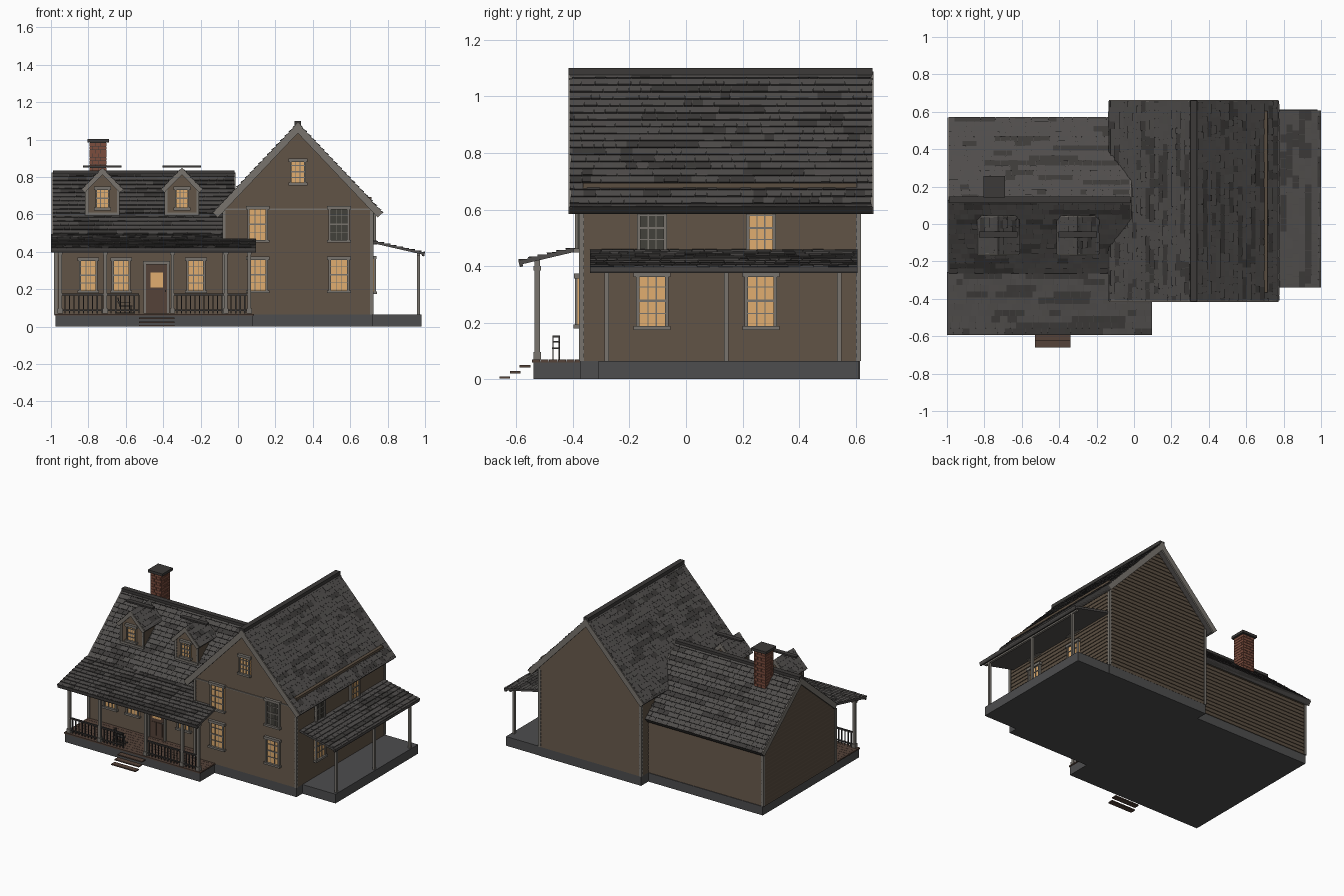
import bpy, bmesh, random
from math import hypot
from mathutils import Matrix, Vector

if "Cube" in bpy.data.objects:
    bpy.data.objects.remove(bpy.data.objects["Cube"])
random.seed(4)

def mat(name, r, g, b):
    m = bpy.data.materials.new(name)
    m.diffuse_color = (r, g, b, 1)
    m.use_nodes = True
    m.node_tree.nodes["Principled BSDF"].inputs["Base Color"].default_value = m.diffuse_color
    return m

WALL = mat("brown_siding", .105, .077, .053)
TRIM = mat("grey_trim", .19, .175, .155)
SLATE = mat("roof_grey", .078, .073, .070)
DARK = mat("roof_dark", .045, .042, .040)
STONE = mat("foundation_grey", .075, .075, .077)
WOOD = mat("step_wood", .09, .055, .04)
BRICK = mat("brick_red", .20, .075, .048)
GLOW = mat("lit_glass", .75, .42, .16)
GLASS = mat("dark_glass", .055, .052, .043)
I = Matrix.Identity(4)
FACES = ((0, 1, 2, 3), (7, 6, 5, 4), (0, 4, 5, 1), (1, 5, 6, 2), (2, 6, 7, 3), (3, 7, 4, 0))

class Part:
    """Collects solids into one object; M maps local to world."""
    def __init__(self, name, *mats):
        self.name, self.mats, self.bm = name, mats, bmesh.new()

    def hexa(self, pts, M=I, mi=0):
        v = [self.bm.verts.new(M @ Vector(p)) for p in pts]
        for f in FACES:
            self.bm.faces.new([v[i] for i in f]).material_index = mi

    def box(self, x0, x1, y0, y1, z0, z1, M=I, mi=0):
        self.hexa([(x, y, z) for z in (z0, z1) for x, y in ((x0, y0), (x1, y0), (x1, y1), (x0, y1))], M, mi)

    def prism(self, pts, depth, M=I):
        a = [self.bm.verts.new(M @ Vector((x, y, 0))) for x, y in pts]
        b = [self.bm.verts.new(M @ Vector((x, y, -depth))) for x, y in pts]
        self.bm.faces.new(a)
        self.bm.faces.new(b[::-1])
        for i in range(len(a)):
            j = (i + 1) % len(a)
            self.bm.faces.new((a[i], b[i], b[j], a[j]))

    def done(self):
        bmesh.ops.recalc_face_normals(self.bm, faces=self.bm.faces)
        me = bpy.data.meshes.new(self.name)
        self.bm.to_mesh(me)
        self.bm.free()
        for m in self.mats:
            me.materials.append(m)
        bpy.context.collection.objects.link(bpy.data.objects.new(self.name, me))

def frame(o, u, v, n):
    M = Matrix((Vector(u), Vector(v), Vector(n))).transposed().to_4x4()
    M.translation = o
    return M

# Wall frames: local x along the wall, y up, z outward
def front(y): return frame((0, y, 0), (1, 0, 0), (0, 0, 1), (0, -1, 0))
def back(y): return frame((0, y, 0), (-1, 0, 0), (0, 0, 1), (0, 1, 0))
def right(x): return frame((x, 0, 0), (0, 1, 0), (0, 0, 1), (1, 0, 0))
def left(x): return frame((x, 0, 0), (0, -1, 0), (0, 0, 1), (-1, 0, 0))

def siding(p, M, x0, x1, z0, z1, apex=None, pitch=.026):
    z = z0
    while z < z1 - .004:
        t = min(z + pitch, z1)
        def span(h):
            if not apex: return x0, x1
            w = max((apex[1] - h) / apex[2], .001)
            return max(x0, apex[0] - w), min(x1, apex[0] + w)
        (a, b), (c, d) = span(z), span(t)
        p.hexa([(a, z, -.002), (b, z, -.002), (d, t, -.002), (c, t, -.002),
                (a, z, .006), (b, z, .006), (d, t, .001), (c, t, .001)], M)
        z = t

def window(name, M, cx, z0, z1, w=.105, lit=True):
    p = Part(name, TRIM, GLOW if lit else GLASS)
    h, s = w / 2, w * .11
    p.box(cx - h, cx + h, z0, z1, -.002, .007, M, 1)
    for k in (-1, 1):
        e = cx + k * (h - s / 2)
        p.box(e - s / 2, e + s / 2, z0, z1, 0, .016, M)
        e = cx + k * w * .13
        p.box(e - .002, e + .002, z0, z1, 0, .011, M)
    p.box(cx - h - .008, cx + h + .008, z1 - .014, z1 + .004, 0, .02, M)
    p.box(cx - h - .008, cx + h + .008, z0 - .006, z0 + .008, 0, .022, M)
    for f, t in ((.5, .004), (.75, .002), (.27, .002)):
        z = z0 + (z1 - z0) * f
        p.box(cx - h, cx + h, z - t, z + t, 0, .012, M)
    p.done()

def roof(name, o, u, lu, d, th=.03, rake=True, pitch=.034):
    """Slab from ridge corner o along u for lu, running down vector d."""
    d, u = Vector(d), Vector(u)
    lv, v = d.length, d.normalized()
    n = u.cross(v)
    M = frame(o, u, v, n if n.z > 0 else -n)
    p = Part(name, SLATE, DARK)
    p.box(0, lu, 0, lv, -th, -.003, M)
    p.box(0, lu, lv - .012, lv, -th - .008, .001, M, 1)
    y, row = 0, 0
    while y < lv - .005:
        x, e = -random.uniform(0, .05), min(y + pitch, lv)
        dark = 0
        while x < lu:
            w = random.uniform(.03, .055)
            if random.random() < .4: dark = random.random() < .22
            a, b, t = max(0, x), min(lu, x + w - .001), random.uniform(.002, .005)
            if b - a > .003:
                p.hexa([(a, y, -.005), (b, y, -.005), (b, e, -.005), (a, e, -.005),
                        (a, y, -.002), (b, y, -.002), (b, e, t), (a, e, t)], M, int(dark))
            x += w
        y, row = e, row + 1
    p.done()
    if rake:
        r = Part(name + "_rake_boards", TRIM)
        for a in (-.006, lu - .006):
            r.box(a, a + .012, 0, lv, -th - .008, -.002, M)
        r.done()

# Foundations
p = Part("foundation", STONE)
p.box(-.08, .72, -.375, .615, 0, .065)
p.box(-.975, -.08, -.54, .535, 0, .062)
p.box(-.08, .08, -.54, -.37, 0, .062)
p.box(.72, .98, -.31, .612, 0, .065)
p.done()
p = Part("front_porch_deck", WOOD)
for i in range(9):
    y = -.545 + i * .0305
    p.box(-.98, .085 if y < -.385 else -.075, y, y + .029, .06, .069)
p.done()

# Main house body and clapboards
p = Part("main_house_walls", WALL)
p.prism([(-.075, .06), (.715, .06), (.715, .63), (.32, 1.055), (-.075, .63)], .98, front(-.37))
siding(p, front(-.37), -.075, .715, .065, 1.05, (.32, 1.055, 1.077))
siding(p, back(.61), -.715, .075, .065, 1.05, (-.32, 1.055, 1.077))
siding(p, right(.715), -.37, .61, .065, .63)
siding(p, left(-.075), -.61, .37, .065, .63)
p.done()
# Side wing body and clapboards
p = Part("wing_walls", WALL)
p.prism([(-.27, .06), (.53, .06), (.53, .455), (.13, .795), (-.27, .455)], .95, frame((-.03, 0, 0), (0, 1, 0), (0, 0, 1), (1, 0, 0)))
p.box(-.97, -.965, -.27, .53, .06, .45)
siding(p, front(-.27), -.97, -.075, .065, .45)
siding(p, back(.53), .075, .97, .065, .45)
siding(p, left(-.975), -.53, .27, .065, .79, (-.13, .795, .85))
p.done()
# Corner boards
p = Part("corner_boards", TRIM)
for x, y, h in ((-.075, -.37, .62), (.715, -.37, .62), (-.075, .61, .62), (.715, .61, .62),
                (-.975, -.27, .45), (-.975, .53, .45)):
    p.box(x - .009, x + .009, y - .009, y + .009, .065, h)
p.box(-.07, .71, -.378, -.372, .625, .632)
p.done()

# Roofs
for s, nm in ((-1, "left"), (1, "right")):
    roof("main_roof_" + nm, (.32, -.41, 1.09), (0, 1, 0), 1.068, (s * .455, 0, -.48))
roof("wing_roof_front", (-.99, .13, .825), (1, 0, 0), .97, (0, -.40, -.335))
roof("wing_roof_back", (-.99, .13, .825), (1, 0, 0), .97, (0, .44, -.37))
roof("front_porch_roof", (-1, -.26, .498), (1, 0, 0), 1.095, (0, -.333, -.078), .016, False)
roof("side_porch_roof", (.715, -.34, .462), (0, 1, 0), .947, (.285, 0, -.065), .014, False)
p = Part("ridge_caps", DARK)
p.box(.302, .338, -.415, .66, 1.076, 1.1)
p.box(-.99, -.02, .112, .148, .815, .834)
p.done()
p = Part("side_roof_strip", WALL)
p.box(.69, .715, -.365, .605, .675, .694)
p.done()

# Windows
F, R, W = front(-.376), right(.721), front(-.276)
for x, lit in ((.105, True), (.54, False)):
    window("front_lower_window", F, x, .185, .37, .11)
    window("front_upper_window", F, x, .455, .64, .11, lit)
window("attic_window", F, .32, .762, .895, .085)
for y, lit in ((-.12, False), (.265, True)):
    window("side_lower_window", R, y, .18, .375, .115)
    window("side_upper_window", R, y, .445, .625, .105, lit)
for x in (-.8, -.625, -.225):
    window("wing_window", W, x, .185, .365, .1)

# Front door
p = Part("front_door", WOOD, TRIM, GLOW)
p.box(-.495, -.375, .07, .335, 0, .008, W)
for a in (-.505, -.38):
    p.box(a, a + .014, .07, .345, 0, .016, W, 1)
p.box(-.508, -.363, .333, .35, 0, .019, W, 1)
p.box(-.468, -.402, .21, .29, .007, .011, W, 2)
for a in (-.478, -.43):
    p.box(a, a + .038, .09, .185, .007, .012, W)
p.box(-.39, -.384, .185, .195, .007, .02, W, 1)
p.done()

# Dormers with crosswise caps
for cx in (-.725, -.30):
    p = Part("dormer_walls", WALL, TRIM)
    M = front(-.14)
    p.prism([(cx - .085, .57), (cx + .085, .57), (cx + .085, .745), (cx, .83), (cx - .085, .745)], .175, M)
    siding(p, M, cx - .085, cx + .085, .6, .825, (cx, .83, 1), .02)
    for k in (-.085, .085):
        p.box(cx + k - .007, cx + k + .007, .595, .75, 0, .009, M, 1)
    p.box(cx - .09, cx + .09, .595, .61, 0, .011, M, 1)
    p.done()
    window("dormer_window", front(-.146), cx, .628, .745, .075)
    for s in (-1, 1):
        roof("dormer_roof", (cx, -.16, .85), (0, 1, 0), .2, (s * .112, 0, -.115), .018)
    p = Part("dormer_ridge_cap", DARK)
    p.box(cx - .103, cx + .103, -.072, -.04, .851, .862)
    p.done()

# Brick chimney
p = Part("chimney", BRICK, DARK)
p.box(-.79, -.705, .157, .242, .7, .99, mi=1)
for r in range(13):
    z = .735 + r * .0192
    off = .014 * (r % 2)
    for M in (front(.157), back(.242), left(-.79), right(-.705)):
        c = M.inverted() @ Vector((-.7475, .1995, 0))
        e = [-.0445, -.0145 - off, .0145 - off, .0445 - off * .9, .0445]
        for a, b in zip(e, e[1:]):
            if b - a > .006:
                p.box(c.x + a, c.x + b - .002, z, z + .0172, 0, .003, M)
p.box(-.805, -.69, .142, .257, .985, 1.003, mi=1)
p.done()

# Porch posts, beams and railings
p = Part("front_porch_posts", TRIM)
for x in (-.95, -.71, -.35, -.065, .06):
    p.box(x - .009, x + .009, -.535, -.517, .07, .42)
    p.box(x - .014, x + .014, -.54, -.512, .07, .097)
    p.box(x - .013, x + .013, -.539, -.513, .385, .4)
p.box(-.97, .075, -.535, -.517, .4, .425)
p.done()
p = Part("porch_railing", DARK)
for a, b in ((-.95, -.53), (-.35, .06)):
    p.box(a, b, -.532, -.52, .168, .177)
    p.box(a, b, -.531, -.521, .085, .092)
    n = int((b - a) / .024)
    for i in range(n + 1):
        x = a + (b - a) * i / n
        p.box(x - .003, x + .003, -.529, -.523, .07, .17)
p.done()
p = Part("side_porch_posts", TRIM)
for y in (-.28, .143, .542):
    p.box(.957, .973, y - .008, y + .008, .065, .395)
p.box(.957, .973, -.32, .59, .377, .392)
p.done()

# Floating steps
p = Part("front_steps", WOOD)
for y, z in ((-.588, .042), (-.623, .021), (-.66, .002)):
    p.box(-.53, -.34, y, y + .038, z, z + .008)
p.done()

# Small porch chair
p = Part("porch_chair", DARK)
p.box(-.635, -.565, -.474, -.446, .107, .113)
for y in (-.473, -.451):
    p.box(-.65, -.55, y, y + .005, .07, .076)
    for x in (-.63, -.575):
        p.box(x, x + .005, y, y + .005, .074, .108)
    p.hexa([(-.635, y, .11), (-.629, y, .11), (-.629, y + .005, .11), (-.635, y + .005, .11),
            (-.645, y, .155), (-.639, y, .155), (-.639, y + .005, .155), (-.645, y + .005, .155)])
    p.box(-.635, -.575, y, y + .005, .128, .132)
for z in (.13, .148):
    p.box(-.643, -.636, -.472, -.448, z, z + .006)
p.done()
